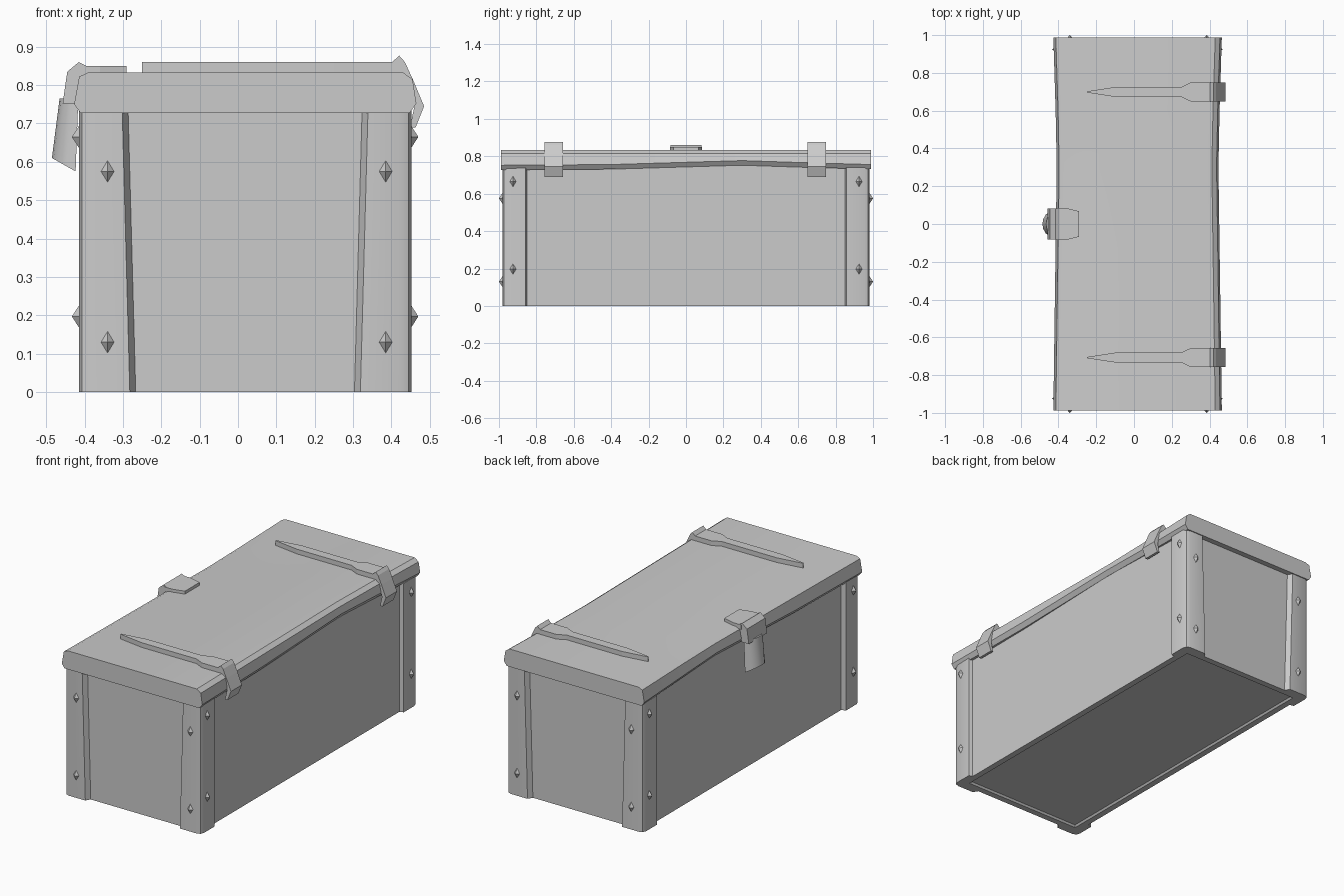
import bpy, bmesh, math
from mathutils import Vector

old = bpy.data.objects.get("Cube")
if old:
    bpy.data.objects.remove(old, do_unlink=True)

grey = bpy.data.materials.new("plain grey")
grey.use_nodes = True
colour = (0.6, 0.6, 0.6, 1)
grey.diffuse_color = colour
grey.node_tree.nodes["Principled BSDF"].inputs["Base Color"].default_value = colour


def finish(name, bm, smooth=True):
    bmesh.ops.recalc_face_normals(bm, faces=bm.faces)
    mesh = bpy.data.meshes.new(name)
    bm.to_mesh(mesh)
    bm.free()
    mesh.materials.append(grey)
    obj = bpy.data.objects.new(name, mesh)
    bpy.context.collection.objects.link(obj)
    bpy.ops.object.select_all(action='DESELECT')
    obj.select_set(True)
    bpy.context.view_layer.objects.active = obj
    if smooth:
        bpy.ops.object.shade_smooth_by_angle(angle=math.radians(30))
    return obj


def loft(name, rings, smooth=True):
    """Skin a list of equal-length rings and cap both ends."""
    bm = bmesh.new()
    loops = [[bm.verts.new(p) for p in ring] for ring in rings]
    n = len(loops[0])
    for a, b in zip(loops, loops[1:]):
        for i in range(n):
            j = (i + 1) % n
            bm.faces.new((a[i], a[j], b[j], b[i]))
    bm.faces.new(loops[0])
    bm.faces.new(loops[-1])
    return finish(name, bm, smooth)


def bar(name, profile, y0, y1, taper=1.0):
    """Extrude an x-z profile along y."""
    return loft(name, [[(x, y, z) for x, z in profile] for y in (y0, y1)], False)


def slab(name, outline, z0, z1):
    """Extrude an x-y outline along z."""
    return loft(name, [[(x, y, z) for x, y in outline] for z in (z0, z1)], False)


# Box body, with the underside panel slightly recessed
bm = bmesh.new()
bmesh.ops.create_cube(bm, size=1)
for v in bm.verts:
    v.co = (0.02 + v.co.x * 0.82, v.co.y * 1.91, 0.375 + v.co.z * 0.75)
base = [f for f in bm.faces if f.calc_center_median().z < 0.01]
bmesh.ops.inset_region(bm, faces=base, thickness=0.05)
rim = bmesh.ops.inset_region(bm, faces=base, thickness=0.012, depth=-0.01)
finish("box_body", bm, False)

# Lid, slightly waisted along its length
lid_profile = [(-0.41, 0.727), (-0.427, 0.75), (-0.414, 0.822), (-0.39, 0.833),
               (0.43, 0.833), (0.455, 0.815), (0.465, 0.752), (0.447, 0.727)]
rings = []
for y, waist, lift in ((-0.988, 0, 0), (-0.4, 0.008, 0.004), (0.3, 0.018, 0.025),
                       (0.6, 0.012, 0.015), (0.988, 0, 0.004)):
    rings.append([(x - math.copysign(waist, x), y, z + (lift if z < 0.76 else 0))
                  for x, z in lid_profile])
loft("lid", rings)

# Corner posts: angled plates wrapping each vertical edge
post_side = {-1: -0.415, 1: 0.452}
for sx, side in (("right", -1), ("left", 1)):
    for ends, end in (("front", -1), ("back", 1)):
        def ring(z, lean):
            flat = [(0, 0.125), (0, 0.028), (0.008, 0.008), (0.028, 0),
                    (0.125 + lean, 0), (0.145 + lean, 0.035),
                    (0.045, 0.045), (0.035, 0.135)]
            return [(post_side[side] - side * a, end * (0.982 - b), z) for a, b in flat]
        loft(f"{ends}_{sx}_corner_post", [ring(0, 0.008), ring(0.74, -0.012)])


def rivet(name, centre, normal):
    bm = bmesh.new()
    n = Vector(normal)
    across = Vector((n.y, n.x, 0)) * 0.017
    up = Vector((0, 0, 0.028))
    c = Vector(centre)
    rim = [bm.verts.new(c + d) for d in (across, up, -across, -up)]
    tip = bm.verts.new(c + n * 0.018)
    for i in range(4):
        bm.faces.new((rim[i], rim[(i + 1) % 4], tip))
    bm.faces.new(rim)
    finish(name, bm, False)


# Pointed rivets on both plates of every post
for side in (-1, 1):
    for end in (-1, 1):
        for z in (0.575, 0.13):
            rivet("end_rivet", (-0.34 if side < 0 else 0.385, end * 0.982, z), (0, end, 0))
        for z in (0.665, 0.197):
            rivet("side_rivet", (post_side[side], end * 0.925, z), (side, 0, 0))

# Hinges: pointed strap on the lid and a knuckle folded over the edge
half = [(-0.25, 0.003), (-0.1, 0.026), (0.25, 0.026), (0.3, 0.05), (0.43, 0.05)]
for label, y in (("front", -0.707), ("back", 0.699)):
    outline = [(x, y - w) for x, w in half] + [(x, y + w) for x, w in reversed(half)]
    slab(label + "_hinge_strap", outline, 0.825, 0.86)
    bar(label + "_hinge_knuckle",
        [(0.4, 0.858), (0.42, 0.877), (0.435, 0.86), (0.457, 0.812), (0.485, 0.745),
         (0.463, 0.69), (0.448, 0.69), (0.46, 0.745), (0.44, 0.81), (0.42, 0.83)],
        y - 0.05, y + 0.05)

# Latch: tapered plate on the lid, bent hook, and hanging tongue
slab("latch_plate", [(-0.41, -0.085), (-0.36, -0.085), (-0.29, -0.067),
                     (-0.29, 0.067), (-0.36, 0.085), (-0.41, 0.085)], 0.825, 0.85)
bar("latch_hook", [(-0.395, 0.85), (-0.415, 0.86), (-0.445, 0.835), (-0.457, 0.752),
                   (-0.41, 0.752), (-0.4, 0.83)], -0.083, 0.083)
arc = [(math.cos(t), math.sin(t)) for t in (math.pi * (i / 8 - 0.5) for i in range(9))]
loft("latch_tongue", [[(-0.39 - d * (0.35 + 0.65 * c), 0.07 * s, z + 0.035 * (1 - c) * k)
                       for c, s in arc]
                      for d, z, k in ((0.075, 0.765, 0), (0.095, 0.61, -1))])
